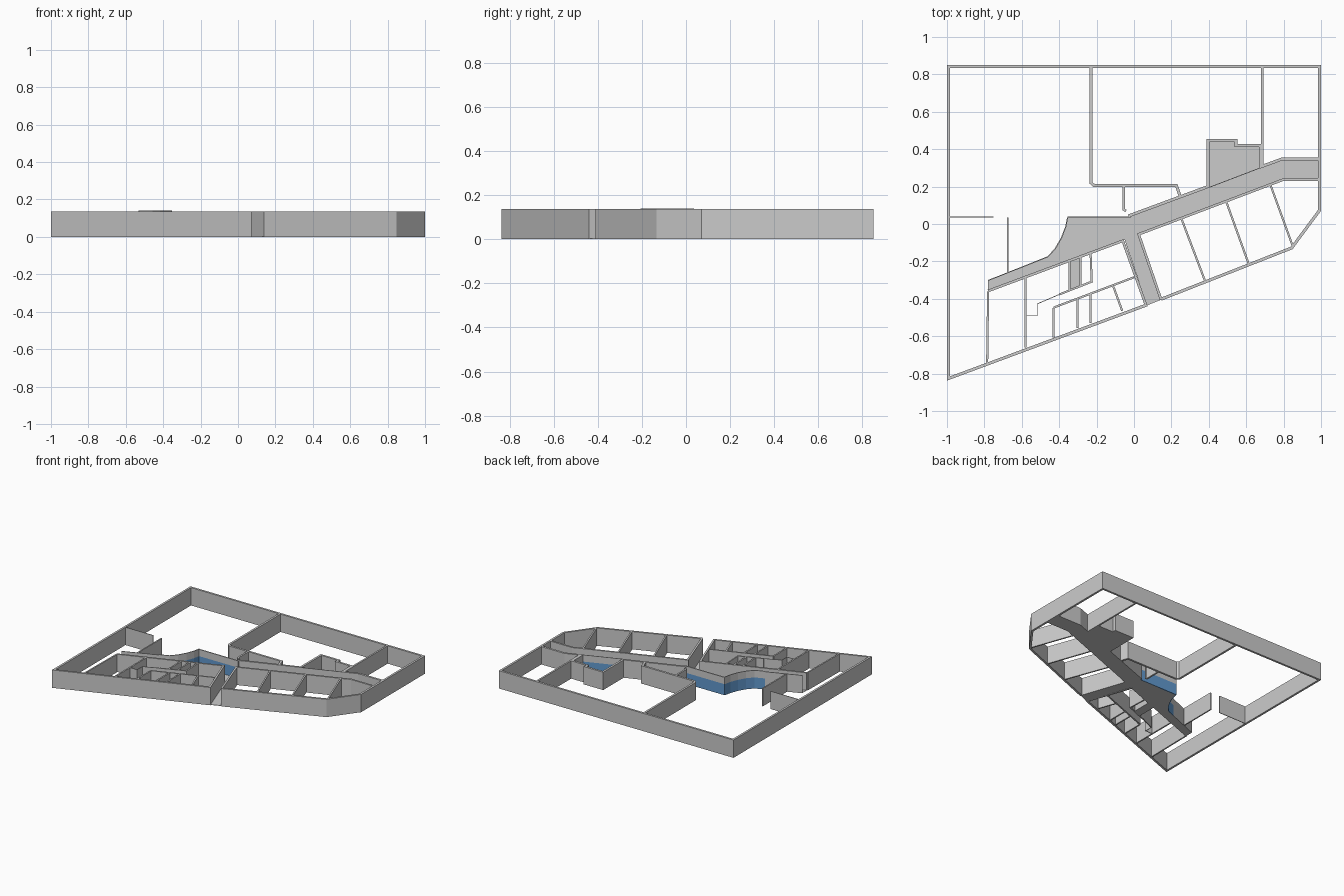
import bpy, bmesh
from mathutils import Vector

H = 0.137          # wall height
GLASS_H = 0.085    # glazing height below the lintels

glass = bpy.data.materials.new("glass_blue")
glass.diffuse_color = (0.12, 0.32, 0.62, 1)


def finish(name, bm, mat=None):
    bmesh.ops.recalc_face_normals(bm, faces=bm.faces)
    me = bpy.data.meshes.new(name)
    bm.to_mesh(me)
    bm.free()
    ob = bpy.data.objects.new(name, me)
    bpy.context.collection.objects.link(ob)
    if mat:
        me.materials.append(mat)
    return ob


def wall(name, pts, t=0.012, z0=0.0, z1=H, mat=None):
    """Mitred wall of thickness t following a centre line."""
    p = [Vector(q) for q in pts]
    n = len(p)
    dirs = [(p[i + 1] - p[i]).normalized() for i in range(n - 1)]
    bm = bmesh.new()
    rings = []
    for i in range(n):
        a, b = dirs[max(i - 1, 0)], dirs[min(i, n - 2)]
        na, nb = Vector((-a.y, a.x)), Vector((-b.y, b.x))
        m = (na + nb).normalized()
        m *= t / 2 / max(m.dot(na), 0.3)
        l, r = p[i] + m, p[i] - m
        rings.append([bm.verts.new((q.x, q.y, z))
                      for q, z in ((l, z0), (r, z0), (r, z1), (l, z1))])
    for r0, r1 in zip(rings, rings[1:]):
        for k in range(4):
            bm.faces.new((r0[k], r0[(k + 1) % 4], r1[(k + 1) % 4], r1[k]))
    bm.faces.new(rings[0])
    bm.faces.new(rings[-1])
    return finish(name, bm, mat)


def plate(name, pts, z0=0.0, z1=0.003):
    """Thin floor slab from an outline."""
    bm = bmesh.new()
    f = bm.faces.new([bm.verts.new((x, y, z0)) for x, y in pts])
    ext = bmesh.ops.extrude_face_region(bm, geom=[f])
    vs = [v for v in ext["geom"] if isinstance(v, bmesh.types.BMVert)]
    bmesh.ops.translate(bm, verts=vs, vec=(0, 0, z1 - z0))
    return finish(name, bm)


def glazed(name, pts, t=0.006, top=H):
    """Glass strip with a grey lintel above."""
    wall(name + "_glass", pts, t, 0, GLASS_H, glass)
    wall(name + "_lintel", pts, t, GLASS_H, top)


# outer shell, open at the entrance passage on the slanted front
wall("outer_wall", [(0.145, -0.402), (0.843, -0.128), (0.992, 0.073), (0.992, 0.842),
                    (-0.992, 0.842), (-0.992, -0.826), (0.07, -0.432)], 0.016)

# corridor floor
curve = [(-0.46, -0.175), (-0.42, -0.13), (-0.388, -0.075), (-0.365, -0.015), (-0.355, 0.035)]
plate("corridor_floor", [(-0.78, -0.36), (-0.05, -0.085), (0.07, -0.435), (0.145, -0.405),
                         (0.02, -0.05), (0.8, 0.24), (0.985, 0.24), (0.985, 0.355),
                         (0.79, 0.355), (0.675, 0.305), (0.675, 0.42), (0.545, 0.42),
                         (0.545, 0.452), (0.39, 0.452), (0.39, 0.195), (-0.03, 0.035)]
      + curve[::-1] + [(-0.78, -0.302)])
plate("side_passage_floor", [(-0.345, -0.355), (-0.285, -0.332), (-0.285, -0.17), (-0.345, -0.195)])

# corridor walls
wall("corridor_south_west_wall", [(-0.78, -0.358), (-0.06, -0.09), (0.065, -0.437)], 0.014)
wall("corridor_south_east_wall", [(0.145, -0.405), (0.025, -0.055), (0.8, 0.238), (0.985, 0.238)], 0.014)
wall("corridor_north_wall", [(-0.03, 0.043), (0.395, 0.2), (0.395, 0.447), (0.545, 0.447),
                             (0.545, 0.42), (0.675, 0.42), (0.675, 0.305), (0.79, 0.347),
                             (0.985, 0.347)], 0.016)
wall("corridor_north_west_wall", [(-0.78, -0.302), (-0.53, -0.203)], 0.005)

# glazed fronts
glazed("curved_front", [(-0.53, -0.203)] + curve, 0.006, 0.14)
glazed("lobby_front", [(-0.355, 0.035), (-0.02, 0.035)], 0.008)
glazed("alcove_screen", [(0.4, 0.195), (0.675, 0.3)], 0.004)

# large rooms on the north side
wall("hall_wall", [(-0.23, 0.84), (-0.23, 0.22), (-0.213, 0.205), (0.227, 0.205), (0.247, 0.147)], 0.016)
wall("hall_stub_wall", [(-0.055, 0.2), (-0.055, 0.077), (-0.043, 0.07)], 0.013)
wall("east_hall_wall", [(0.685, 0.84), (0.685, 0.305)], 0.013)
wall("west_cross_wall", [(-0.99, 0.038), (-0.75, 0.038)], 0.005)
wall("west_stub_wall", [(-0.675, 0.035), (-0.675, -0.258)], 0.010)

# partitions of the south rooms
partitions = [
    ((0.253, 0.03), (0.38, -0.305)), ((0.493, 0.12), (0.613, -0.213)),
    ((0.73, 0.208), (0.85, -0.122)), ((-0.78, -0.36), (-0.785, -0.74)),
    ((-0.58, -0.29), (-0.58, -0.66)), ((-0.43, -0.45), (-0.43, -0.607)),
    ((-0.303, -0.4), (-0.303, -0.555)), ((-0.232, -0.372), (-0.232, -0.53)),
    ((-0.11, -0.335), (-0.063, -0.464)), ((-0.43, -0.447), (0.0, -0.285)),
    ((-0.345, -0.2), (-0.345, -0.353)), ((-0.285, -0.175), (-0.285, -0.33)),
]
for i, seg in enumerate(partitions):
    wall(f"room_partition_{i + 1}", seg, 0.011)

# service rooms beside the side passage
wall("service_thin_wall", [(-0.575, -0.49), (-0.517, -0.49), (-0.517, -0.427), (-0.4, -0.377)], 0.004)
wall("service_wall", [(-0.4, -0.377), (-0.226, -0.308), (-0.232, -0.16)], 0.011)
